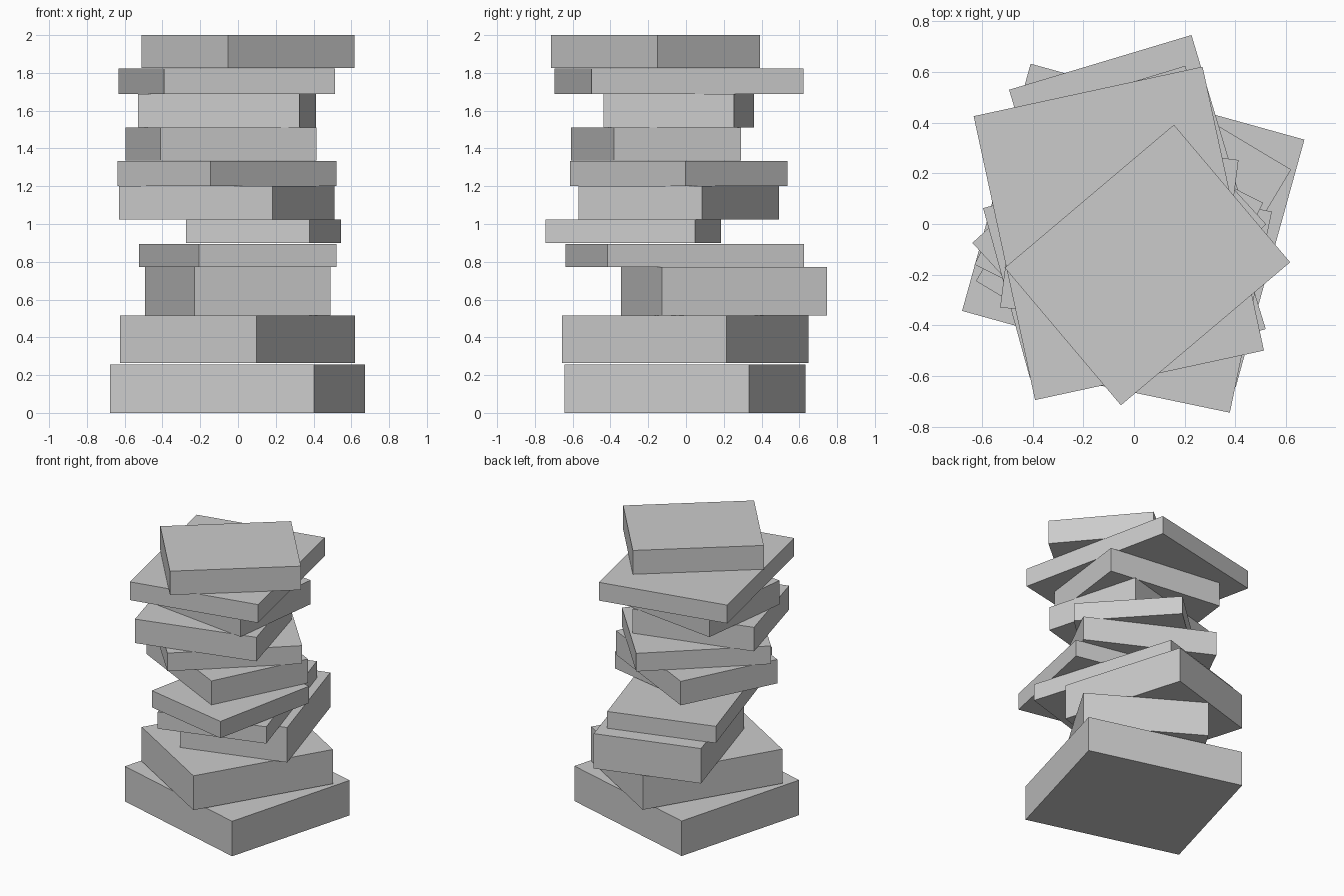
import bpy
from math import radians

# Stacked slabs, bottom to top:
# centre x, centre y, width, depth, turn in degrees, bottom z, top z
SLABS = [
    (-0.003, -0.005, 1.122, 1.013, -15.5, 0.000, 0.257),
    (-0.002, -0.005, 0.842, 1.017, -30.9, 0.263, 0.515),
    (-0.002, 0.201, 0.752, 0.913, 16.7, 0.516, 0.772),
    (-0.002, -0.006, 0.760, 1.087, 17.0, 0.772, 0.895),
    (0.135, -0.280, 0.667, 0.811, -11.8, 0.900, 1.023),
    (-0.060, -0.038, 0.909, 0.730, -26.7, 1.024, 1.200),
    (-0.058, -0.038, 0.905, 0.730, 42.5, 1.201, 1.334),
    (-0.090, -0.159, 0.858, 0.696, 15.4, 1.335, 1.511),
    (-0.058, -0.038, 0.861, 0.695, -7.2, 1.512, 1.688),
    (-0.060, -0.037, 0.925, 1.147, 12.2, 1.689, 1.823),
    (0.053, -0.162, 0.875, 0.711, 40.2, 1.825, 2.000),
]


def slab(name, x, y, width, depth, turn, bottom, top):
    bpy.ops.mesh.primitive_cube_add(
        size=1, location=(x, y, (bottom + top) / 2),
        rotation=(0, 0, radians(turn)))
    ob = bpy.context.object
    ob.name = name
    ob.scale = (width, depth, top - bottom)
    bpy.ops.object.transform_apply(location=False, rotation=False, scale=True)


for i, row in enumerate(SLABS, 1):
    slab(f"stone_slab_{i:02d}", *row)
